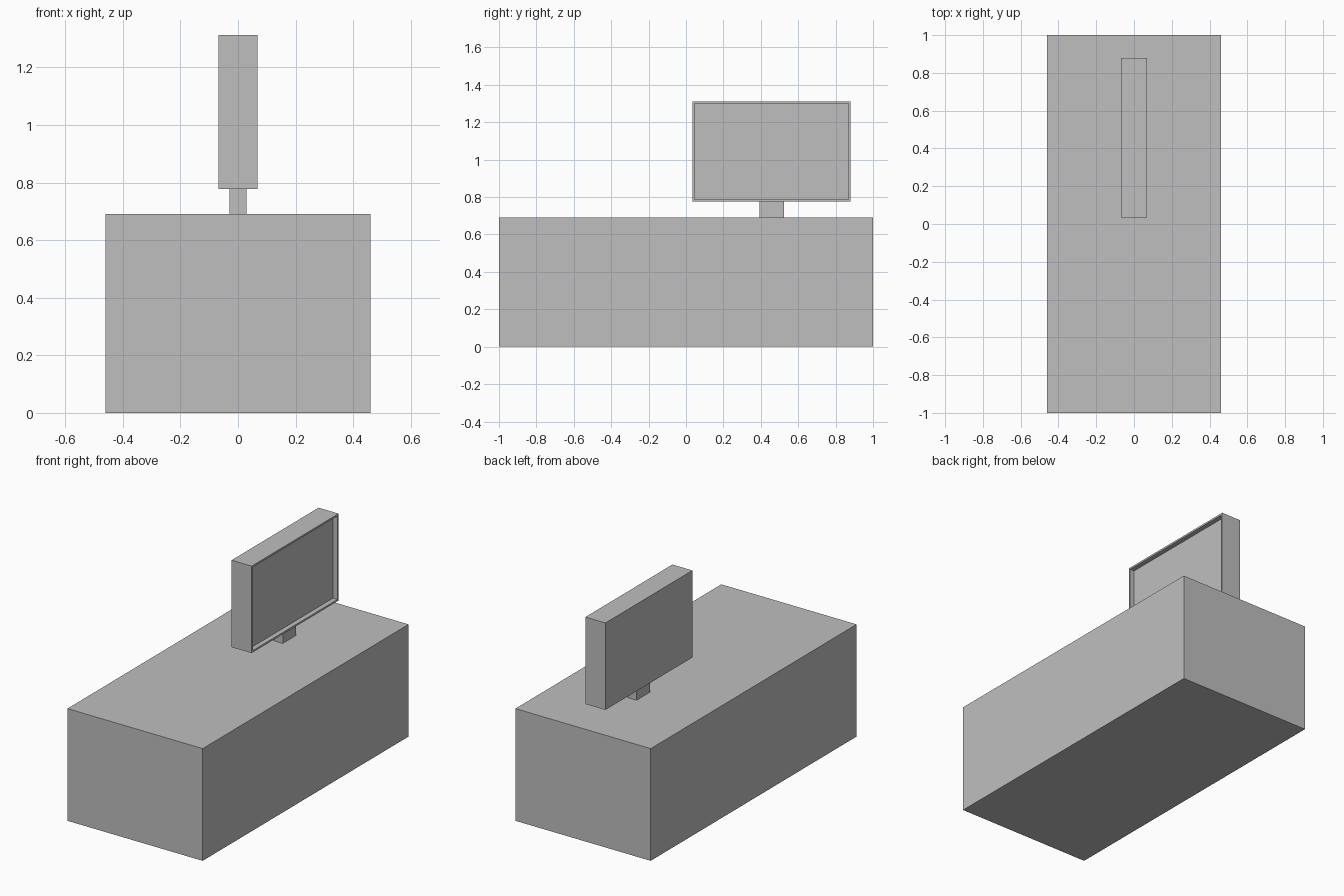
import bpy
import bmesh
from mathutils import Vector

cube = bpy.data.objects.get("Cube")
if cube:
    bpy.data.objects.remove(cube, do_unlink=True)

grey = bpy.data.materials.new("light grey")
grey.use_nodes = True
COLOUR = (0.52, 0.52, 0.52, 1)
grey.diffuse_color = COLOUR
grey.node_tree.nodes["Principled BSDF"].inputs["Base Color"].default_value = COLOUR


def box(name, low, high, edit=None):
    """Box between two corners, with an optional mesh edit."""
    low, high = Vector(low), Vector(high)
    bm = bmesh.new()
    bmesh.ops.create_cube(bm, size=1)
    bmesh.ops.scale(bm, vec=high - low, verts=bm.verts)
    bmesh.ops.translate(bm, vec=(low + high) / 2, verts=bm.verts)
    if edit:
        edit(bm)
    mesh = bpy.data.meshes.new(name)
    bm.to_mesh(mesh)
    bm.free()
    mesh.materials.append(grey)
    obj = bpy.data.objects.new(name, mesh)
    bpy.context.collection.objects.link(obj)
    return obj


def recess_screen(bm):
    """Thin bezel around a sunken screen on the +x side."""
    bm.normal_update()
    screen = max(bm.faces, key=lambda f: f.normal.x)
    bmesh.ops.inset_region(bm, faces=[screen], thickness=0.016)
    # Inset again so the recess gets its own walls
    bmesh.ops.inset_region(bm, faces=[screen], thickness=0)
    bmesh.ops.translate(bm, vec=(-0.03, 0, 0), verts=screen.verts)


# Solid desk block
box("desk", (-0.46, -1, 0), (0.46, 1, 0.69))

# Monitor on a short stand
box("monitor_stand", (-0.03, 0.392, 0.69), (0.03, 0.523, 0.777))
box("monitor", (-0.068, 0.035, 0.777), (0.068, 0.88, 1.312), recess_screen)
